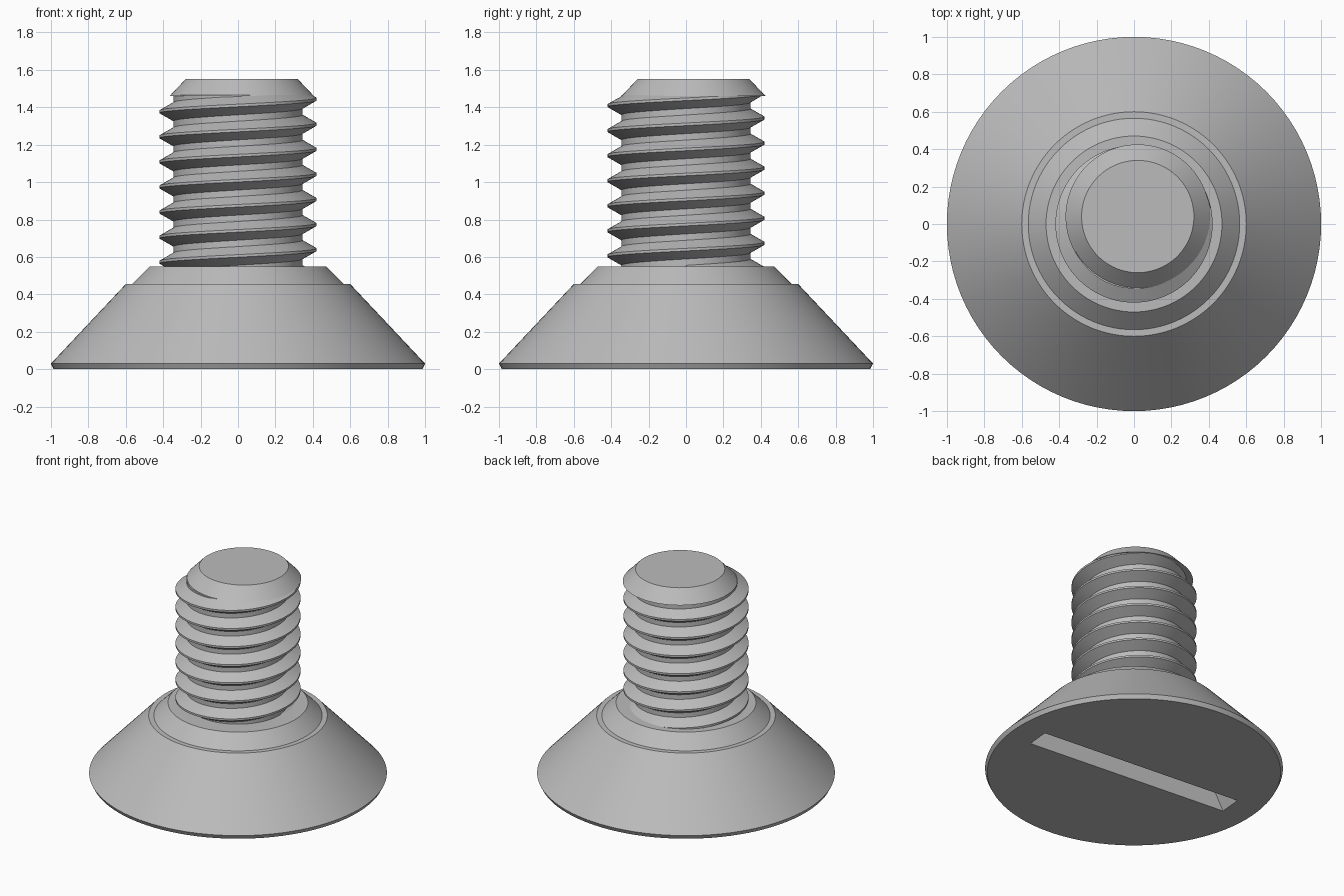
import bpy
import bmesh
import math
from mathutils import Vector, Matrix

if "Cube" in bpy.data.objects:
    bpy.data.objects.remove(bpy.data.objects["Cube"], do_unlink=True)

steel = bpy.data.materials.new("plain_steel")
steel.use_nodes = True
GREY = (0.5, 0.5, 0.5, 1.0)
steel.diffuse_color = GREY
steel.node_tree.nodes["Principled BSDF"].inputs["Base Color"].default_value = GREY

SEG = 96
PITCH = 0.134
ROOT, CREST = 0.345, 0.42
TIP_CENTRE = Vector((0.02, 0.04))
TIP_BASE, TIP_TOP, TIP_R = 1.46, 1.55, 0.30
TIP_SLOPE = 0.95


def make_object(name, bm):
    bmesh.ops.recalc_face_normals(bm, faces=bm.faces)
    mesh = bpy.data.meshes.new(name)
    bm.to_mesh(mesh)
    bm.free()
    mesh.materials.append(steel)
    obj = bpy.data.objects.new(name, mesh)
    bpy.context.collection.objects.link(obj)
    return obj


def select(obj):
    bpy.ops.object.select_all(action='DESELECT')
    obj.select_set(True)
    bpy.context.view_layer.objects.active = obj


def smooth(obj):
    select(obj)
    bpy.ops.object.shade_smooth_by_angle(angle=math.radians(25))


def lathe(name, profile, centre=(0, 0)):
    """Closed solid of revolution from (radius, height) pairs."""
    bm = bmesh.new()
    rings = []
    for r, z in profile:
        rings.append([bm.verts.new((centre[0] + r * math.cos(a), centre[1] + r * math.sin(a), z))
                      for a in (math.tau * i / SEG for i in range(SEG))])
    for low, high in zip(rings, rings[1:]):
        for i in range(SEG):
            j = (i + 1) % SEG
            bm.faces.new((low[i], low[j], high[j], high[i]))
    bm.faces.new(rings[0])
    bm.faces.new(rings[-1])
    return make_object(name, bm)


def tip_limit(angle, z):
    """Distance from the axis to the off-centre tip cone."""
    along = TIP_CENTRE.dot(Vector((math.cos(angle), math.sin(angle))))
    radius = TIP_R + TIP_SLOPE * (TIP_TOP - z)
    return along + math.sqrt(radius ** 2 - TIP_CENTRE.length_squared + along ** 2)


# Countersunk head with a stepped collar
head = lathe("head", [(0.985, 0), (1.0, 0.03), (0.6, 0.455), (0.565, 0.455), (0.47, 0.55)])

# Driver slot with sloping ends, cut into the underside
bm = bmesh.new()
bmesh.ops.create_cube(bm, size=1)
for v in bm.verts:
    top = v.co.z > 0
    half_length = 0.66 if top else 0.815
    v.co = Vector((math.copysign(half_length, v.co.x), v.co.y * 0.17, 0.25 if top else -0.05))
bmesh.ops.rotate(bm, verts=bm.verts, matrix=Matrix.Rotation(math.radians(-5), 3, 'Z'))
cutter = make_object("slot_cutter", bm)
cutter.hide_render = True
select(head)
cut = head.modifiers.new("slot", 'BOOLEAN')
cut.operation = 'DIFFERENCE'
cut.solver = 'EXACT'
cut.object = cutter
bpy.ops.object.modifier_apply(modifier=cut.name)
bpy.data.objects.remove(cutter, do_unlink=True)
smooth(head)

# Shank core and off-centre chamfered tip
smooth(lathe("shank_core", [(ROOT, 0.5), (ROOT, TIP_BASE + 0.005)]))
base_radius = TIP_R + TIP_SLOPE * (TIP_TOP - TIP_BASE)
smooth(lathe("shank_tip", [(base_radius, TIP_BASE), (TIP_R, TIP_TOP)], TIP_CENTRE))

# Right-handed thread ridge, fading into the tip
ridge = [(0.3, -0.05), (ROOT, -0.05), (CREST, -0.007), (CREST, 0.007), (ROOT, 0.05), (0.3, 0.05)]
bm = bmesh.new()
sections = []
for step in range(-7 * SEG, int(0.4 * SEG) + 1):
    angle = math.tau * step / SEG
    section = []
    for r, dz in ridge:
        z = 1.443 + PITCH * step / SEG + dz
        if z > TIP_BASE - 0.005:
            r = min(r, tip_limit(angle, z) - 0.004)
        section.append(bm.verts.new((r * math.cos(angle), r * math.sin(angle), z)))
    sections.append(section)
for a, b in zip(sections, sections[1:]):
    for i in range(len(ridge)):
        j = (i + 1) % len(ridge)
        bm.faces.new((a[i], a[j], b[j], b[i]))
bm.faces.new(sections[0])
bm.faces.new(sections[-1])
smooth(make_object("thread", bm))
